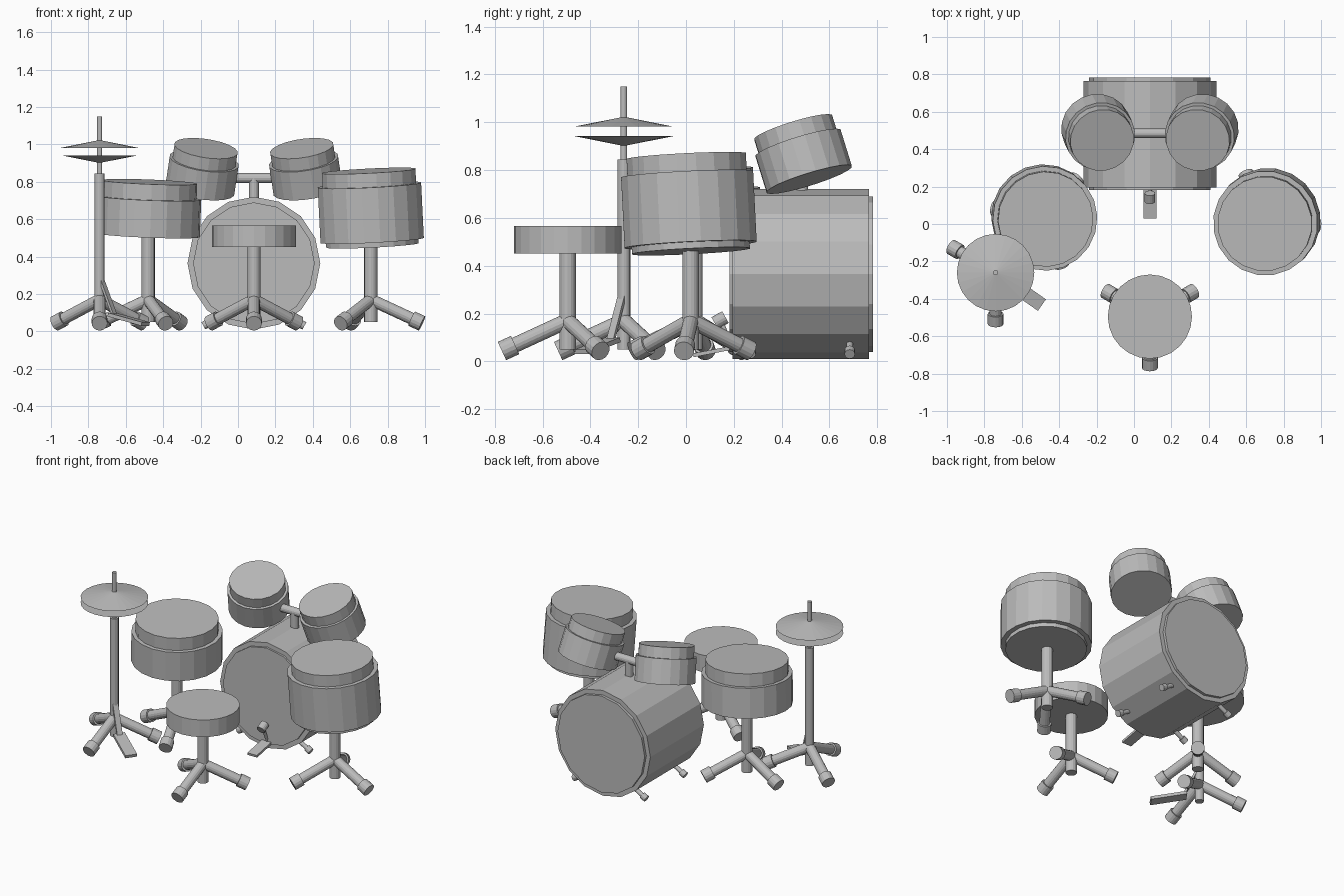
import bpy, bmesh
from math import radians, cos, sin
from mathutils import Vector

cube = bpy.data.objects.get("Cube")
if cube:
    bpy.data.objects.remove(cube, do_unlink=True)

GREY = (0.5, 0.5, 0.5, 1)
mat = bpy.data.materials.new("plain grey")
mat.use_nodes = True
mat.diffuse_color = GREY
mat.node_tree.nodes["Principled BSDF"].inputs["Base Color"].default_value = GREY


def add_object(name, bm):
    mesh = bpy.data.meshes.new(name)
    bm.to_mesh(mesh)
    bm.free()
    mesh.materials.append(mat)
    obj = bpy.data.objects.new(name, mesh)
    bpy.context.collection.objects.link(obj)
    return obj


def place(obj, start, end, axis='Z'):
    """Centre between two points, with the given axis along them."""
    a, b = Vector(start), Vector(end)
    obj.location = (a + b) / 2
    obj.rotation_mode = 'QUATERNION'
    obj.rotation_quaternion = (b - a).to_track_quat(axis, 'Y' if axis == 'Z' else 'Z')


def rod(name, start, end, r1, r2=None, sides=20):
    bm = bmesh.new()
    length = (Vector(end) - Vector(start)).length
    bmesh.ops.create_cone(bm, cap_ends=True, segments=sides, radius1=r1,
                          radius2=r1 if r2 is None else r2, depth=length)
    obj = add_object(name, bm)
    place(obj, start, end)
    return obj


def plate(name, start, end, width, thick):
    bm = bmesh.new()
    bmesh.ops.create_cube(bm, size=1)
    length = (Vector(end) - Vector(start)).length
    bmesh.ops.scale(bm, vec=(width, length, thick), verts=bm.verts)
    obj = add_object(name, bm)
    place(obj, start, end, 'Y')


def drum(name, centre, axis, sections, sides=20):
    """Stacked cylinders along a tilted axis: (part, from, to, radius)."""
    c, d = Vector(centre), Vector(axis).normalized()
    for part, lo, hi, r in sections:
        rod(f"{name}_{part}", c + d * lo, c + d * hi, r, sides=sides)


def tripod(name, x, y, top, phase, r=0.035):
    rod(f"{name}_post", (x, y, 0.05), (x, y, top), r, sides=16)
    for i in range(3):
        a = radians(phase + 120 * i)
        hub = Vector((x, y, 0.17))
        tip = Vector((x + 0.275 * cos(a), y + 0.275 * sin(a), 0.043))
        rod(f"{name}_leg_{i + 1}", hub, tip, 0.032, sides=16)
        rod(f"{name}_foot_{i + 1}", hub.lerp(tip, 0.8), tip, 0.042, sides=16)


# Bass drum
BX, BZ = 0.085, 0.365
drum("bass_drum", (BX, 0.48, BZ), (0, 1, 0),
     [("shell", -0.285, 0.285, 0.355), ("heads", -0.298, 0.303, 0.325)], sides=16)
for side in (-1, 1):
    for y in (0.27, 0.685):
        label = f"{'left' if side > 0 else 'right'}_{'front' if y < 0.5 else 'back'}"
        hip, toe = Vector((BX + side * 0.17, y, 0.085)), Vector((BX + side * 0.27, y, 0.03))
        rod(f"bass_spur_{label}", hip, toe, 0.014, sides=12)
        rod(f"bass_spur_tip_{label}", hip.lerp(toe, 0.7), toe, 0.022, sides=12)

# Bass pedal
plate("bass_pedal_plate", (BX, 0.03, 0.025), (BX, 0.21, 0.06), 0.07, 0.016)
rod("bass_beater_rod", (BX, 0.19, 0.06), (BX, 0.145, 0.17), 0.01, sides=12)
rod("bass_beater_head", (BX, 0.12, 0.16), (BX, 0.165, 0.185), 0.028, sides=16)

# Tom mount and the two rack toms
rod("tom_mount_post", (BX, 0.485, 0.68), (BX, 0.485, 0.82), 0.026, sides=16)
rod("tom_mount_bar", (BX - 0.16, 0.485, 0.82), (BX + 0.16, 0.485, 0.82), 0.026, sides=16)
for side, label in ((-1, "right"), (1, "left")):
    drum(f"{label}_tom", (BX + side * 0.272, 0.482, 0.87), (-side * 0.15, -0.31, 1),
         [("shell", -0.115, 0.045, 0.188), ("rim", 0.045, 0.115, 0.172)])

# Floor tom
drum("floor_tom", (0.71, 0.012, 0.635), (-0.05, -0.05, 1),
     [("bottom_rim", -0.175, -0.14, 0.25), ("shell", -0.148, 0.148, 0.28),
      ("top_rim", 0.148, 0.224, 0.253)])
tripod("floor_tom_stand", 0.71, 0.02, 0.5, -6)

# Snare drum
drum("snare_drum", (-0.48, 0.035, 0.61), (0.04, -0.05, 1),
     [("shell", -0.095, 0.105, 0.28), ("rim", 0.105, 0.19, 0.255)])
tripod("snare_stand", -0.48, 0.035, 0.56, -70)

# Stool
rod("stool_seat", (0.085, -0.495, 0.452), (0.085, -0.495, 0.567), 0.225, sides=24)
tripod("stool", 0.085, -0.495, 0.46, 30)

# Hi-hat stand, rod and cymbals
HX, HY = -0.74, -0.26
tripod("hihat_stand", HX, HY, 0.845, 30, 0.027)
rod("hihat_rod", (HX, HY, 0.84), (HX, HY, 1.15), 0.014, sides=12)
rod("hihat_top_cymbal", (HX, HY, 0.982), (HX, HY, 1.022), 0.207, 0.006, sides=24)
rod("hihat_bottom_cymbal", (HX, HY, 0.902), (HX, HY, 0.942), 0.006, 0.207, sides=24)

# Hi-hat pedal
aim = Vector((cos(radians(-35)), sin(radians(-35)), 0))
base = Vector((HX, HY, 0))


def at(reach, z):
    return base + aim * reach + Vector((0, 0, z))


plate("hihat_pedal_plate", at(0.08, 0.09), at(0.3, 0.04), 0.075, 0.02)
plate("hihat_pedal_strap", at(0.015, 0.27), at(0.1, 0.08), 0.035, 0.014)
